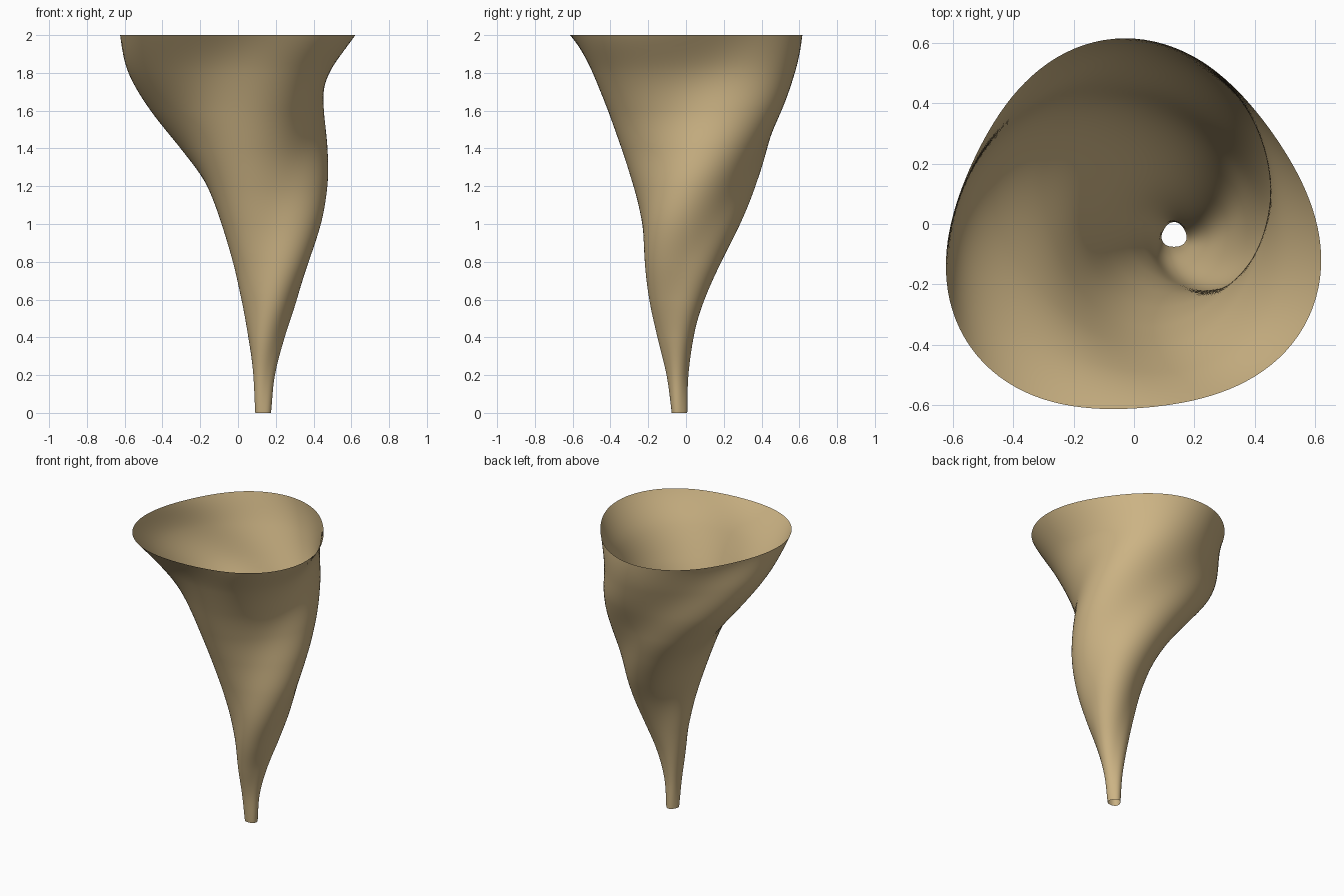
import bpy, bmesh, math

if "Cube" in bpy.data.objects:
    bpy.data.objects.remove(bpy.data.objects["Cube"])

RINGS, SIDES, HEIGHT = 120, 120, 2.0
LOBE = 0.06                      # depth of the three rounded lobes
START, TURN = 90.0, 245.0        # lobe angle at the foot and total twist

# radius and centre of the cross-section at every 0.2 of height
KEYS = [(0.041, 0.133, -0.037), (0.057, 0.135, -0.046), (0.095, 0.148, -0.051),
        (0.145, 0.170, -0.042), (0.200, 0.184, -0.020), (0.259, 0.174, 0.012),
        (0.318, 0.136, 0.042), (0.384, 0.076, 0.064), (0.455, 0.015, 0.063),
        (0.529, -0.022, 0.026), (0.614, -0.010, -0.034)]


def key_at(t):
    """Smooth interpolation through the keys, t from 0 to 1."""
    n = len(KEYS) - 1
    i = min(int(t * n), n - 1)
    u = t * n - i
    b, c = KEYS[i], KEYS[i + 1]
    a = KEYS[i - 1] if i > 0 else [2 * p - q for p, q in zip(b, c)]
    d = KEYS[i + 2] if i + 2 <= n else [2 * q - p for p, q in zip(b, c)]
    return [0.5 * (2 * q + (r - p) * u + (2 * p - 5 * q + 4 * r - s) * u ** 2
                   + (3 * q - p - 3 * r + s) * u ** 3)
            for p, q, r, s in zip(a, b, c, d)]


# twisted horn: an open three-lobed tube that widens and turns as it rises
bm = bmesh.new()
rings = []
for k in range(RINGS + 1):
    t = k / RINGS
    radius, cx, cy = key_at(t)
    phase = math.radians(START + TURN * t)
    ring = []
    for j in range(SIDES):
        local = math.tau * j / SIDES
        r = radius * (1 + LOBE * math.cos(3 * local))
        ring.append(bm.verts.new((cx + r * math.cos(local + phase),
                                  cy + r * math.sin(local + phase), HEIGHT * t)))
    rings.append(ring)
for low, high in zip(rings, rings[1:]):
    for j in range(SIDES):
        n = (j + 1) % SIDES
        bm.faces.new((low[j], low[n], high[n], high[j])).smooth = True

mesh = bpy.data.meshes.new("twisted_horn")
bm.to_mesh(mesh)
bm.free()
horn = bpy.data.objects.new("twisted_horn", mesh)
bpy.context.collection.objects.link(horn)

# tan colour
tan = bpy.data.materials.new("tan")
tan.diffuse_color = (0.60, 0.45, 0.23, 1)
tan.use_nodes = True
tan.node_tree.nodes["Principled BSDF"].inputs["Base Color"].default_value = tan.diffuse_color
mesh.materials.append(tan)
